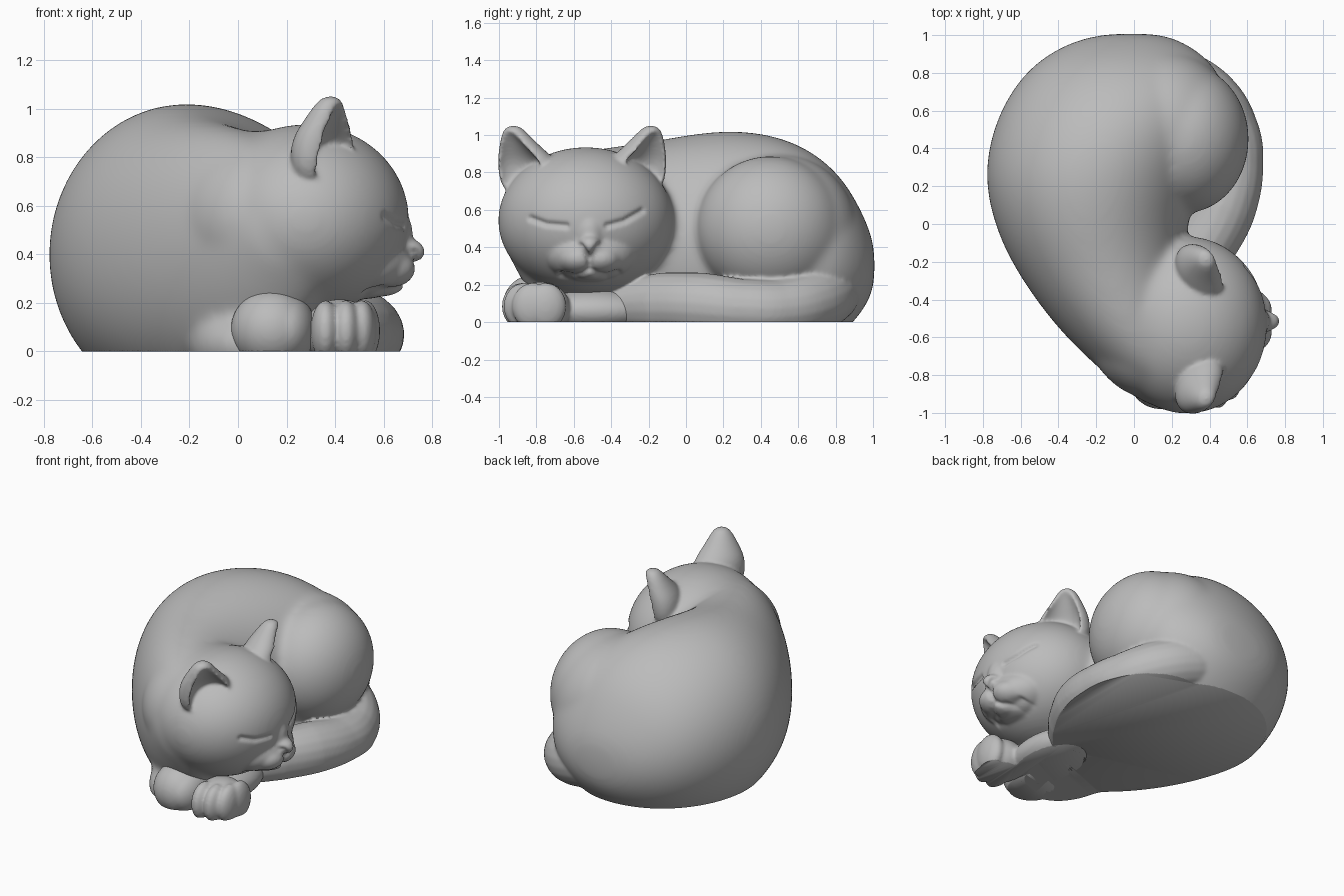
import bpy, bmesh, math
from mathutils import Vector, Matrix
from mathutils.geometry import intersect_point_line

cube = bpy.data.objects.get("Cube")
if cube:
    bpy.data.objects.remove(cube, do_unlink=True)

grey = bpy.data.materials.new("stone_grey")
grey.use_nodes = True
COLOUR = (0.5, 0.5, 0.5, 1)
grey.diffuse_color = COLOUR
for node in grey.node_tree.nodes:
    if node.type == "BSDF_PRINCIPLED":
        node.inputs["Base Color"].default_value = COLOUR
        node.inputs["Roughness"].default_value = 0.6


def new_object(name, data):
    ob = bpy.data.objects.new(name, data)
    bpy.context.collection.objects.link(ob)
    return ob


def baked(ob):
    """Mesh of the object with its modifiers applied."""
    bpy.context.view_layer.update()
    deps = bpy.context.evaluated_depsgraph_get()
    return bpy.data.meshes.new_from_object(ob.evaluated_get(deps))


def blob(bm, loc, size):
    """Ellipsoid with the given centre and radii."""
    mat = Matrix.Translation(loc) @ Matrix.Diagonal((*size, 1))
    bmesh.ops.create_uvsphere(bm, u_segments=64, v_segments=40, radius=1, matrix=mat)


def loft(name, rings, u, v, sides=20):
    """Closed smooth skin through elliptical rings of (centre, radius u, radius v)."""
    bm = bmesh.new()
    loops = []
    for centre, ru, rv in rings:
        angles = [math.tau * i / sides for i in range(sides)]
        loops.append([bm.verts.new(Vector(centre) + u * ru * math.cos(a) + v * rv * math.sin(a))
                      for a in angles])
    for a, b in zip(loops, loops[1:]):
        for i in range(sides):
            j = (i + 1) % sides
            bm.faces.new((a[i], a[j], b[j], b[i]))
    bm.faces.new(loops[0])
    bm.faces.new(loops[-1])
    bmesh.ops.recalc_face_normals(bm, faces=bm.faces)
    mesh = bpy.data.meshes.new(name)
    bm.to_mesh(mesh)
    bm.free()
    ob = new_object(name, mesh)
    ob.hide_render = True
    ob.modifiers.new("round", "SUBSURF").levels = 2
    return ob


def absorb(bm, *helpers):
    """Copy the first helper's finished surface into bm and drop the helpers."""
    bm.from_mesh(baked(helpers[0]))
    for ob in helpers:
        bpy.data.objects.remove(ob, do_unlink=True)


def fuse(name, bm, voxel, smooth):
    """Object with the volumes in bm merged into one softened skin."""
    mesh = bpy.data.meshes.new(name)
    bmesh.ops.remove_doubles(bm, verts=bm.verts, dist=0.0001)
    bm.to_mesh(mesh)
    bm.free()
    ob = new_object(name, mesh)
    remesh = ob.modifiers.new("fuse", "REMESH")
    remesh.mode = "VOXEL"
    remesh.voxel_size = voxel
    soften = ob.modifiers.new("soften", "SMOOTH")
    soften.factor = 0.5
    soften.iterations = smooth
    return ob


def carve(bm, grooves):
    """Press thin lines, given in y and z, into the face."""
    segments = [(Vector((0, *a)), Vector((0, *b)))
                for line in grooves for a, b in zip(line, line[1:])]
    moves = []
    for vert in bm.verts:
        if vert.co.x < 0.45 or vert.co.y > 0 or not 0.2 < vert.co.z < 0.65:
            continue
        p = Vector((0, vert.co.y, vert.co.z))
        near = 1.0
        for a, b in segments:
            t = intersect_point_line(p, a, b)[1]
            near = min(near, (p - a.lerp(b, max(0, min(1, t)))).length)
        if near < 0.045:
            moves.append((vert, vert.normal * -0.016 * math.exp(-(near / 0.015) ** 2)))
    for vert, move in moves:
        vert.co += move


def sculpt(name, bm, voxel, smooth, grooves=()):
    """Fuse the volumes, carve the grooves and cut flat at the ground."""
    ob = fuse(name, bm, voxel, smooth)
    result = baked(ob)
    ob.modifiers.clear()
    ob.data = result
    bm = bmesh.new()
    bm.from_mesh(result)
    bm.normal_update()
    carve(bm, grooves)
    cut = bmesh.ops.bisect_plane(bm, geom=bm.verts[:] + bm.edges[:] + bm.faces[:],
                                 plane_co=(0, 0, 0), plane_no=(0, 0, 1), clear_inner=True)
    edges = [e for e in cut["geom_cut"] if isinstance(e, bmesh.types.BMEdge)]
    bmesh.ops.edgenet_fill(bm, edges=edges)
    bmesh.ops.recalc_face_normals(bm, faces=bm.faces)
    bm.to_mesh(result)
    bm.free()
    result.materials.clear()
    result.materials.append(grey)
    bpy.ops.object.select_all(action="DESELECT")
    ob.select_set(True)
    bpy.context.view_layer.objects.active = ob
    bpy.ops.object.shade_smooth_by_angle(angle=math.radians(60))


X, Y, Z = Vector((1, 0, 0)), Vector((0, 1, 0)), Vector((0, 0, 1))

# Torso: rings from rump to shoulder as (y, left x, right x, top, middle height)
TORSO = [(1.01, -0.14, 0.12, 0.40, 0.3), (0.97, -0.33, 0.26, 0.53, 0.31),
         (0.86, -0.525, 0.42, 0.75, 0.35), (0.7, -0.66, 0.5, 0.905, 0.37),
         (0.5, -0.755, 0.47, 1.0, 0.385), (0.25, -0.8, 0.36, 1.035, 0.4),
         (0.0, -0.745, 0.28, 1.005, 0.41), (-0.2, -0.655, 0.28, 0.965, 0.4),
         (-0.4, -0.525, 0.32, 0.94, 0.4), (-0.6, -0.365, 0.38, 0.91, 0.42),
         (-0.8, -0.15, 0.42, 0.84, 0.46), (-0.92, 0.01, 0.4, 0.7, 0.5),
         (-0.97, 0.1, 0.3, 0.6, 0.5)]
core = bmesh.new()
absorb(core, loft("torso", [(((l + r) / 2, y, m), (r - l) / 2, top - m)
                            for y, l, r, top, m in TORSO], X, Z, 28))

# Haunch with its hip, neck and head
blob(core, (0.27, 0.45, 0.5), (0.338, 0.393, 0.388))
blob(core, (0.15, 0.5, 0.47), (0.4, 0.42, 0.425))
blob(core, (0.12, -0.5, 0.54), (0.385, 0.43, 0.37))
blob(core, (0.28, -0.535, 0.543), (0.425, 0.47, 0.393))

# Underside filling the curl and the chest
blob(core, (0.25, 0.35, 0.04), (0.35, 0.45, 0.14))
blob(core, (0.15, -0.25, 0.04), (0.25, 0.35, 0.13))
blob(core, (0.06, -0.54, 0.03), (0.26, 0.34, 0.18))

# Soften the big masses into one another before adding the finer parts
body = bmesh.new()
absorb(body, fuse("core", core, 0.02, 16))

# Muzzle: nose bridge, nose, snout, chin and lips
NOSE_Y = -0.515
blob(body, (0.59, NOSE_Y, 0.48), (0.13, 0.1, 0.15))
blob(body, (0.68, NOSE_Y, 0.41), (0.09, 0.065, 0.06))
blob(body, (0.51, NOSE_Y, 0.365), (0.205, 0.25, 0.15))
blob(body, (0.58, NOSE_Y, 0.29), (0.115, 0.12, 0.065))
for s in (-1, 1):
    blob(body, (0.58, NOSE_Y + s * 0.06, 0.34), (0.15, 0.12, 0.09))

# Ears: rounded cones turned outward and hollowed, as (x, offset, z, width, depth)
EAR = [(0.35, 0.27, 0.66, 0.18, 0.095), (0.345, 0.285, 0.85, 0.185, 0.125),
       (0.36, 0.335, 0.94, 0.115, 0.092), (0.377, 0.365, 1.02, 0.066, 0.058),
       (0.382, 0.368, 1.052, 0.03, 0.03)]
for s in (-1, 1):
    wide, facing = Vector((-0.5, 0.87 * s, 0)), Vector((0.87, 0.5 * s, 0))
    centres = [Vector((x, -0.555 + s * o, z)) for x, o, z, w, d in EAR]
    ear = loft("ear", [(c, w, d) for c, (*_, w, d) in zip(centres, EAR)], wide, facing)
    scoop = loft("ear_scoop", [(c + facing * 0.075 - Z * 0.025, w * 0.8, d * 0.85)
                               for c, (*_, w, d) in zip(centres, EAR)], wide, facing)
    hollow = ear.modifiers.new("hollow", "BOOLEAN")
    hollow.operation = "DIFFERENCE"
    hollow.object = scoop
    absorb(body, ear, scoop)

# Tail: tapered tube growing out of the rump and wrapped round the haunch
TAIL = [(0.05, 0.77, 0.2, 0.16), (0.21, 0.76, 0.16, 0.17), (0.38, 0.67, 0.11, 0.17),
        (0.5, 0.5, 0.07, 0.158), (0.525, 0.32, 0.07, 0.16), (0.47, 0.08, 0.09, 0.175),
        (0.36, -0.13, 0.095, 0.17), (0.22, -0.36, 0.08, 0.13)]
curve = bpy.data.curves.new("tail_path", "CURVE")
curve.dimensions = "3D"
curve.bevel_depth = 1
curve.bevel_resolution = 8
curve.use_fill_caps = True
spline = curve.splines.new("BEZIER")
spline.bezier_points.add(len(TAIL) - 1)
for point, (x, y, z, r) in zip(spline.bezier_points, TAIL):
    point.co = (x, y, z)
    point.radius = r
    point.handle_left_type = point.handle_right_type = "AUTO"
absorb(body, new_object("tail_path", curve))

# Closed eyes, nose outline and mouth, as lines in y and z
FACE = [[(-0.83, 0.555), (-0.75, 0.525), (-0.64, 0.515)],
        [(-0.42, 0.515), (-0.33, 0.54), (-0.235, 0.595)],
        [(-0.565, 0.41), (NOSE_Y, 0.335), (-0.465, 0.41)],
        [(NOSE_Y, 0.335), (NOSE_Y, 0.285)],
        [(-0.67, 0.255), (-0.61, 0.245), (-0.56, 0.255), (NOSE_Y, 0.285),
         (-0.47, 0.255), (-0.42, 0.245), (-0.36, 0.265)]]
sculpt("body", body, 0.0105, 10, FACE)

# Left foreleg with toes
leg = bmesh.new()
blob(leg, (0.25, -0.5, 0.06), (0.2, 0.32, 0.12))
blob(leg, (0.42, -0.78, 0.08), (0.15, 0.16, 0.135))
for x, y in ((0.36, -0.875), (0.445, -0.865), (0.51, -0.82), (0.525, -0.75)):
    blob(leg, (x, y, 0.085), (0.06, 0.11, 0.125))
sculpt("left_foreleg", leg, 0.011, 6)

# Right foreleg, tucked under
leg = bmesh.new()
blob(leg, (0.14, -0.81, 0.09), (0.17, 0.17, 0.165))
blob(leg, (0.2, -0.78, 0.09), (0.12, 0.19, 0.15))
sculpt("right_foreleg", leg, 0.012, 6)
